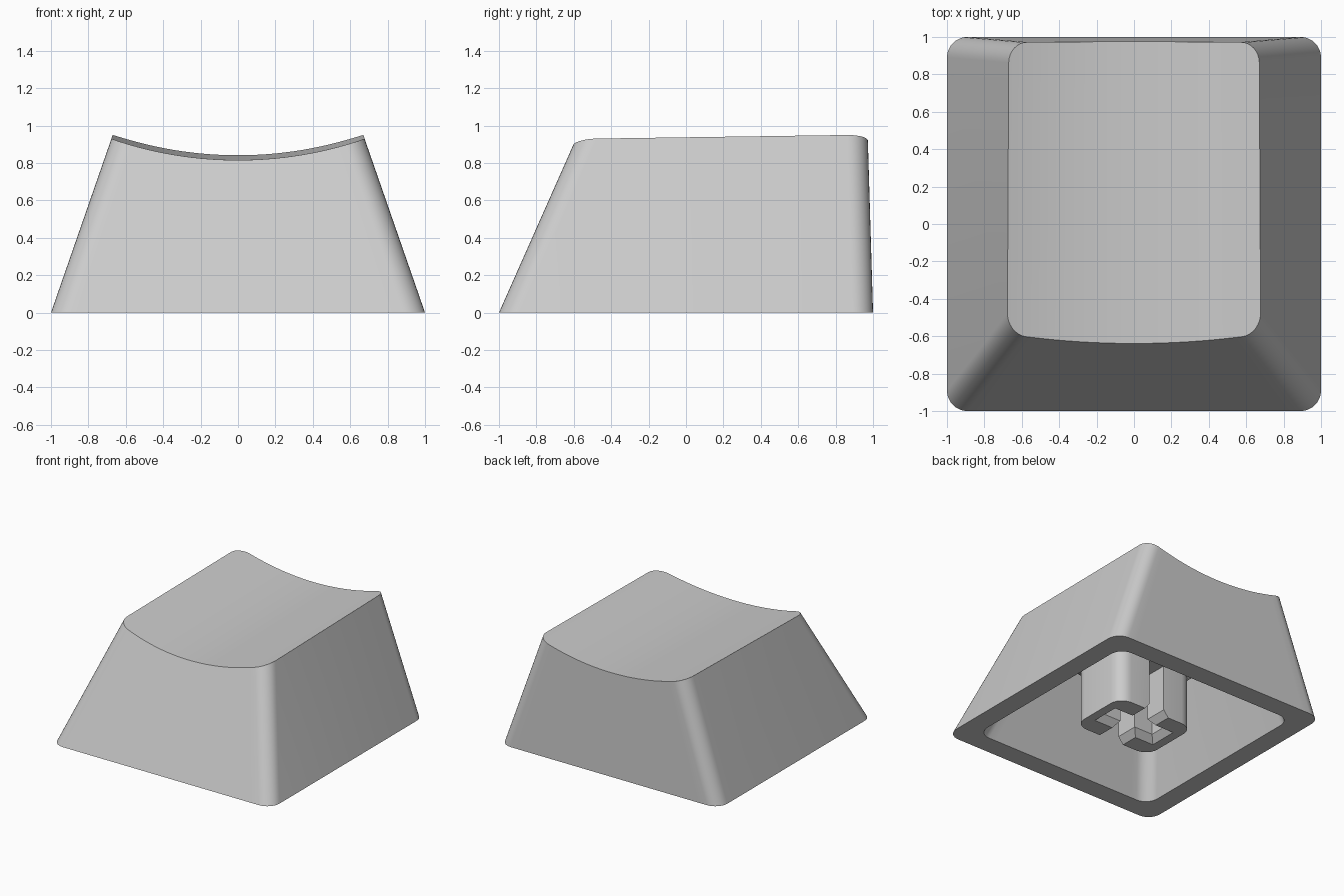
import bpy, bmesh, math

if "Cube" in bpy.data.objects:
    bpy.data.objects.remove(bpy.data.objects["Cube"])


def rounded_rect(x0, x1, y0, y1, r, arc=8, span=24):
    """Counter-clockwise outline: front half left to right, then back half right to left."""
    def corner(cx, cy, start):
        return [(cx + r * math.cos(math.radians(start + 90 * i / arc)),
                 cy + r * math.sin(math.radians(start + 90 * i / arc))) for i in range(arc + 1)]

    def between(a, b):
        return [(a[0] + (b[0] - a[0]) * i / span, a[1]) for i in range(1, span)]

    fl, fr = corner(x0 + r, y0 + r, 180), corner(x1 - r, y0 + r, 270)
    br, bl = corner(x1 - r, y1 - r, 0), corner(x0 + r, y1 - r, 90)
    return fl + between(fl[-1], fr[0]) + fr + br + between(br[-1], bl[0]) + bl


def at_z(outline, z):
    return [(x, y, z) for x, y in outline]


def loft(name, loops, strip_end=False):
    """Skin a stack of loops; ends are closed, the last one optionally with strips."""
    bm = bmesh.new()
    rings = [[bm.verts.new(p) for p in loop] for loop in loops]
    n = len(rings[0])
    for a, b in zip(rings, rings[1:]):
        for i in range(n):
            j = (i + 1) % n
            bm.faces.new((a[i], a[j], b[j], b[i]))
    bm.faces.new(list(reversed(rings[0])))
    if strip_end:
        top = rings[-1]
        for i in range(n // 2 - 1):
            bm.faces.new((top[i], top[i + 1], top[n - 2 - i], top[n - 1 - i]))
    else:
        bm.faces.new(rings[-1])
    bmesh.ops.recalc_face_normals(bm, faces=bm.faces[:])
    mesh = bpy.data.meshes.new(name)
    bm.to_mesh(mesh)
    bm.free()
    obj = bpy.data.objects.new(name, mesh)
    bpy.context.collection.objects.link(obj)
    return obj


def activate(obj):
    bpy.ops.object.select_all(action='DESELECT')
    obj.select_set(True)
    bpy.context.view_layer.objects.active = obj


# Sloping wall section at height z, inset by the wall thickness
def section(z, inset=0.0, r=0.11):
    side = 1 - 0.3474 * z - inset
    return rounded_rect(-side, side, -1 + 0.443 * z + inset, 1 - 0.03 * z - inset, r)


# Slightly tilted cylindrical scoop of the top
def scoop(x, y, radius=2.095):
    return 0.826 + 0.016 * y + radius - math.sqrt(radius ** 2 - x ** 2)


HIGH = 0.95
rim = []
for (ax, ay), (bx, by) in zip(section(0), section(HIGH)):
    x, y, z = bx, by, HIGH
    for _ in range(12):
        z = scoop(x, y)
        t = z / HIGH
        x, y = ax + (bx - ax) * t, ay + (by - ay) * t
    rim.append((x, y, z))

# Hollow cap shell: ceiling, inner walls, base rim, outer walls, scooped top
WALL, CEILING = 0.165, 0.72
shell = loft("cap_shell", [at_z(section(CEILING, WALL), CEILING),
                           at_z(section(0, WALL), 0),
                           at_z(section(0), 0), rim], strip_end=True)


# Central stem, flaring out where it meets the ceiling
def stem_outline(grow=0.0):
    hx, hy = 0.358 + grow, 0.265 + grow
    return rounded_rect(-hx, hx, -hy, hy, 0.11 + grow * 0.3, arc=6, span=1)


THROW = 0.44
stem = loft("stem", [at_z(stem_outline(), 0), at_z(stem_outline(), THROW),
                     at_z(stem_outline(CEILING + 0.01 - THROW), CEILING + 0.01)])


# Cross-shaped socket with chamfered entry
def box_loop(hx, hy, z):
    return [(-hx, -hy, z), (hx, -hy, z), (hx, hy, z), (-hx, hy, z)]


for hx, hy in ((0.241, 0.075), (0.07, 0.275)):
    cutter = loft("socket_cutter", [box_loop(hx + 0.052, hy + 0.052, -0.01),
                                    box_loop(hx, hy, 0.055),
                                    box_loop(hx, hy, THROW - 0.005)])
    cutter.hide_render = True
    mod = stem.modifiers.new("socket", 'BOOLEAN')
    mod.operation, mod.solver, mod.object = 'DIFFERENCE', 'EXACT', cutter
    activate(stem)
    bpy.ops.object.modifier_apply(modifier=mod.name)
    bpy.data.objects.remove(cutter)

for obj in (shell, stem):
    activate(obj)
    bpy.ops.object.shade_smooth_by_angle(angle=math.radians(25))
